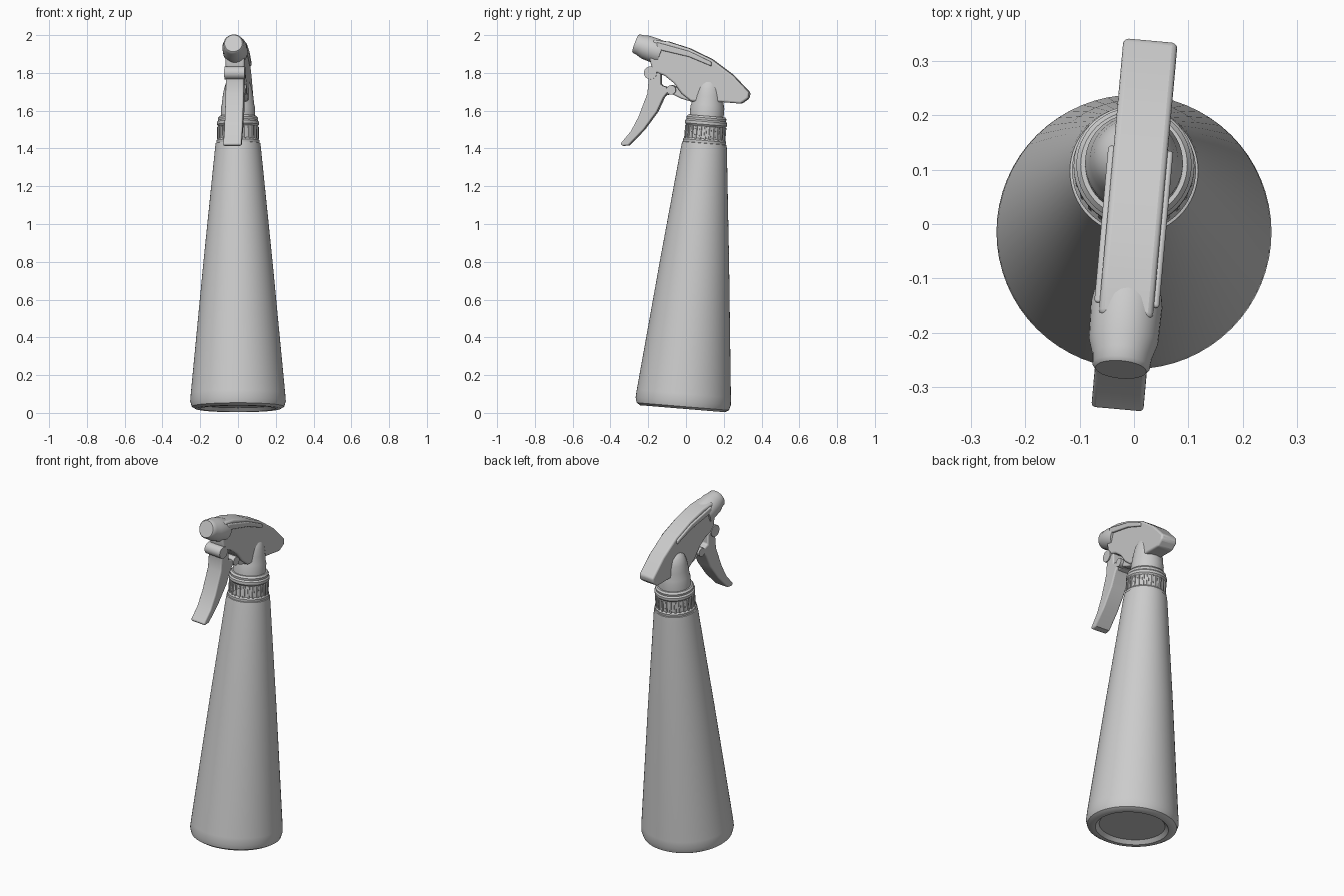
import bpy, bmesh, math
from mathutils import Matrix, Vector

old = bpy.data.objects.get("Cube")
if old:
    bpy.data.objects.remove(old, do_unlink=True)

GREY = (0.6, 0.6, 0.6, 1)
mat = bpy.data.materials.new("matte grey plastic")
mat.use_nodes = True
mat.diffuse_color = GREY
mat.node_tree.nodes["Principled BSDF"].inputs["Base Color"].default_value = GREY

# The bottle leans backward a little; the spray head is turned slightly sideways
BOTTLE = Matrix.Translation((0, -0.018, 0.022)) @ Matrix.Rotation(-0.082, 4, 'X')
HEAD = Matrix.Rotation(-0.09, 4, 'Z')


def finish(name, bm, matrix, bevel=0.0, angle=35):
    bmesh.ops.recalc_face_normals(bm, faces=bm.faces)
    bm.transform(matrix)
    mesh = bpy.data.meshes.new(name)
    bm.to_mesh(mesh)
    bm.free()
    mesh.materials.append(mat)
    ob = bpy.data.objects.new(name, mesh)
    bpy.context.collection.objects.link(ob)
    bpy.ops.object.select_all(action='DESELECT')
    ob.select_set(True)
    bpy.context.view_layer.objects.active = ob
    bpy.ops.object.shade_smooth_by_angle(angle=math.radians(angle))
    if bevel:
        mod = ob.modifiers.new("rounded edges", 'BEVEL')
        mod.width = bevel
        mod.segments = 3
        mod.limit_method = 'ANGLE'
        mod.angle_limit = math.radians(40)
    return ob


def revolve(name, profile, matrix, sides=64):
    """Turn (radius, height) points around the local z axis."""
    bm = bmesh.new()
    verts = [bm.verts.new((r, 0, h)) for r, h in profile]
    edges = [bm.edges.new(pair) for pair in zip(verts, verts[1:])]
    bmesh.ops.spin(bm, geom=verts + edges, cent=(0, 0, 0), axis=(0, 0, 1),
                   angle=math.tau, steps=sides)
    bmesh.ops.remove_doubles(bm, verts=bm.verts, dist=0.0005)
    return finish(name, bm, matrix)


def slab(name, outline, half, bevel):
    """Extrude a (y, z) outline sideways."""
    bm = bmesh.new()
    face = bm.faces.new([bm.verts.new((-half, y, z)) for y, z in outline])
    out = bmesh.ops.extrude_face_region(bm, geom=[face])
    moved = [v for v in out["geom"] if isinstance(v, bmesh.types.BMVert)]
    bmesh.ops.translate(bm, verts=moved, vec=(2 * half, 0, 0))
    return finish(name, bm, HEAD, bevel)


# Bottle with a recessed base and a rounded shoulder
revolve("bottle", [(0, 0.02), (0.18, 0.02), (0.2, 0), (0.225, 0), (0.245, 0.012),
                   (0.253, 0.04), (0.25, 0.08), (0.183, 0.78), (0.122, 1.38),
                   (0.118, 1.41), (0.1, 1.415), (0, 1.415)], BOTTLE)

# Screw collar with beads and grip ribs
revolve("collar", [(0, 1.4), (0.112, 1.4), (0.114, 1.425), (0.106, 1.435),
                   (0.103, 1.5), (0.111, 1.51), (0.111, 1.525), (0.104, 1.533),
                   (0.106, 1.545), (0.098, 1.555), (0, 1.555)], BOTTLE)
bm = bmesh.new()
RIBS = 26
for i in range(RIBS):
    place = (Matrix.Rotation(math.tau * i / RIBS, 4, 'Z')
             @ Matrix.Translation((0.104, 0, 1.465))
             @ Matrix.Diagonal((0.012, 0.011, 0.07, 1)))
    bmesh.ops.create_cube(bm, size=1, matrix=place)
finish("collar_ribs", bm, BOTTLE, 0.003)

# Neck rising as a bullet shape into the head
revolve("neck", [(0, 1.54), (0.09, 1.54), (0.09, 1.6), (0.086, 1.615), (0.081, 1.66),
                 (0.074, 1.7), (0.062, 1.735), (0.04, 1.757), (0, 1.765)], BOTTLE, 48)

# Spray head shell
slab("spray_head", [(-0.17, 1.975), (-0.09, 1.965), (0.02, 1.93), (0.14, 1.872),
                    (0.25, 1.79), (0.34, 1.695), (0.335, 1.665), (0.296, 1.637),
                    (0.2, 1.645), (0.03, 1.65), (-0.02, 1.69), (-0.06, 1.745),
                    (-0.11, 1.785), (-0.175, 1.81), (-0.19, 1.88)], 0.05, 0.01)

# Side lips below the top of the head
slab("top_lip", [(-0.15, 1.962), (0.02, 1.915), (0.14, 1.858),
                 (0.14, 1.835), (0.02, 1.885), (-0.15, 1.925)], 0.06, 0.006)

# Nozzle cap pointing forward and slightly up
aim = Vector((0, -0.936, 0.35)).to_track_quat('Z', 'Y').to_matrix().to_4x4()
revolve("nozzle", [(0, -0.02), (0.063, -0.02), (0.066, 0.0), (0.064, 0.07), (0.055, 0.1),
                   (0.053, 0.12), (0.047, 0.127), (0, 0.127)],
        HEAD @ Matrix.Translation((0, -0.15, 1.912)) @ aim, 32)

# Trigger lever
slab("trigger", [(-0.2, 1.8), (-0.195, 1.76), (-0.202, 1.69), (-0.25, 1.565),
                 (-0.29, 1.49), (-0.345, 1.425), (-0.335, 1.413), (-0.3, 1.417),
                 (-0.22, 1.5), (-0.15, 1.595), (-0.115, 1.67), (-0.09, 1.7),
                 (-0.1, 1.725), (-0.13, 1.735), (-0.13, 1.8)], 0.048, 0.012)

# Strap from the trigger back to the neck
slab("trigger_strap", [(-0.12, 1.72), (-0.05, 1.725), (0.04, 1.69), (0.04, 1.645),
                       (-0.02, 1.663), (-0.075, 1.69), (-0.125, 1.675)], 0.035, 0.008)


# Hinge barrel and link pin running across the head
def pin(name, y, z, radius, half):
    revolve(name, [(0, -half), (radius, -half), (radius, half), (0, half)],
            HEAD @ Matrix.Translation((0, y, z)) @ Matrix.Rotation(math.pi / 2, 4, 'Y'), 24)


pin("trigger_hinge", -0.185, 1.8, 0.034, 0.054)
pin("link_pin", -0.075, 1.71, 0.025, 0.052)
